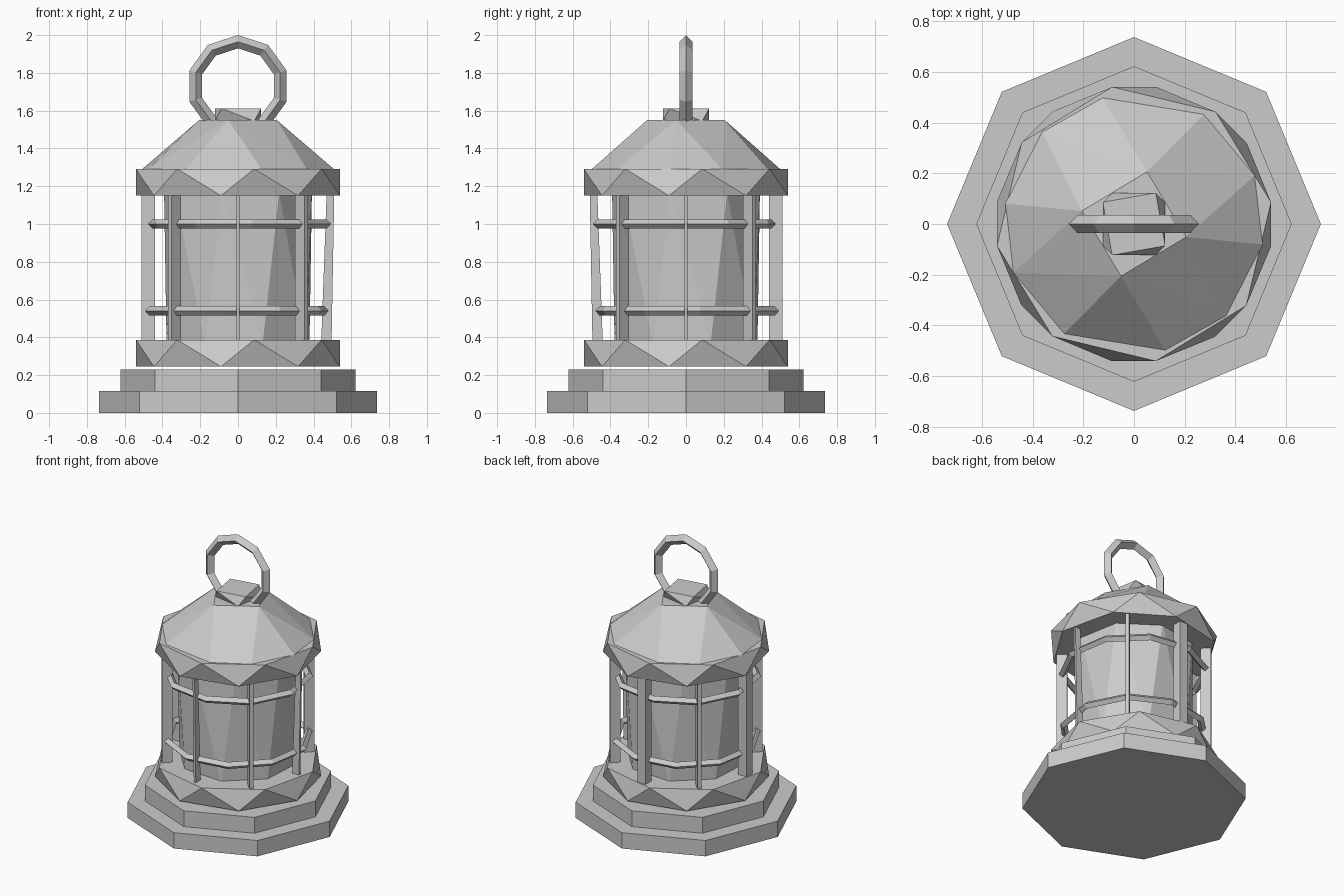
import bpy, bmesh, math
from mathutils import Vector

if "Cube" in bpy.data.objects:
    bpy.data.objects.remove(bpy.data.objects["Cube"])

grey = bpy.data.materials.new("plain_grey")
grey.diffuse_color = (0.6, 0.6, 0.6, 1)
grey.use_nodes = True
grey.node_tree.nodes["Principled BSDF"].inputs["Base Color"].default_value = grey.diffuse_color


def ring(r, z, angles):
    return [(r * math.cos(math.radians(a)), r * math.sin(math.radians(a)), z) for a in angles]


def steps(start, n):
    return [start + 360 / n * k for k in range(n)]


def hull(name, points):
    """Faceted solid wrapped around a few cross-section points."""
    bm = bmesh.new()
    for p in points:
        bm.verts.new(p)
    bmesh.ops.convex_hull(bm, input=bm.verts[:])
    bmesh.ops.dissolve_limit(bm, angle_limit=0.01, verts=bm.verts[:], edges=bm.edges[:])
    bmesh.ops.recalc_face_normals(bm, faces=bm.faces[:])
    me = bpy.data.meshes.new(name)
    bm.to_mesh(me)
    bm.free()
    me.materials.append(grey)
    ob = bpy.data.objects.new(name, me)
    bpy.context.collection.objects.link(ob)
    return ob


def torus(name, loc, major, minor, segs, rot=(0, 0, 0)):
    bpy.ops.mesh.primitive_torus_add(location=loc, rotation=rot, major_radius=major,
                                     minor_radius=minor, major_segments=segs, minor_segments=4)
    ob = bpy.context.object
    ob.name = name
    ob.data.materials.append(grey)
    return ob


# stepped octagonal base
hull("base_step_lower", ring(0.737, 0, steps(0, 8)) + ring(0.737, 0.115, steps(0, 8)))
hull("base_step_upper", ring(0.622, 0.115, steps(0, 8)) + ring(0.622, 0.23, steps(0, 8)))

# zigzag collars below and above the lantern body
for name, z in (("collar_lower", 0.245), ("collar_upper", 1.15)):
    hull(name, ring(0.547, z, steps(-9.5, 8)) + ring(0.547, z + 0.142, steps(9, 8)))

# inner glass
hull("glass", ring(0.40, 0.36, steps(-71, 8)) + ring(0.40, 1.17, steps(-57, 8)))

# upright cage bars: two full bars, two tapered slats, four thin diagonal slats
for k in range(8):
    a = 45 * k
    u = Vector((math.cos(math.radians(a)), math.sin(math.radians(a)), 0))
    t = Vector((-u.y, u.x, 0))
    half = 0.032 if a in (90, 180) else (0.008 if a % 90 == 0 else 0.013)
    top_in = 0.47 if a in (0, 270) else 0.44
    bottom_out = 0.495 if a in (0, 270) else 0.51
    pts = []
    for z, r0, r1 in ((0.36, 0.44, bottom_out), (1.18, top_in, 0.51)):
        for r in (r0, r1):
            for s in (-half, half):
                pts.append(u * r + t * s + Vector((0, 0, z)))
    hull(f"cage_bar_{k + 1}", pts)

# cage hoops
torus("hoop_lower", (0, 0, 0.54), 0.474, 0.025, 10, (0, 0, math.radians(9)))
torus("hoop_upper", (0, 0, 1.0), 0.474, 0.025, 10, (0, 0, math.radians(-9)))

# roof: ten-sided eave rising to a four-sided top
eave = [-9, 22, 57.5, 104, 135]
hull("roof", ring(0.515, 1.29, eave + [a + 180 for a in eave]) + ring(0.212, 1.55, steps(-14, 4)))

# cap and carrying ring
hull("roof_cap", ring(0.15, 1.545, steps(35, 4)) + ring(0.15, 1.612, steps(55, 4)))
torus("carrying_ring", (0, 0, 1.73), 0.235, 0.035, 10,
      (math.radians(90), math.radians(18), 0))
